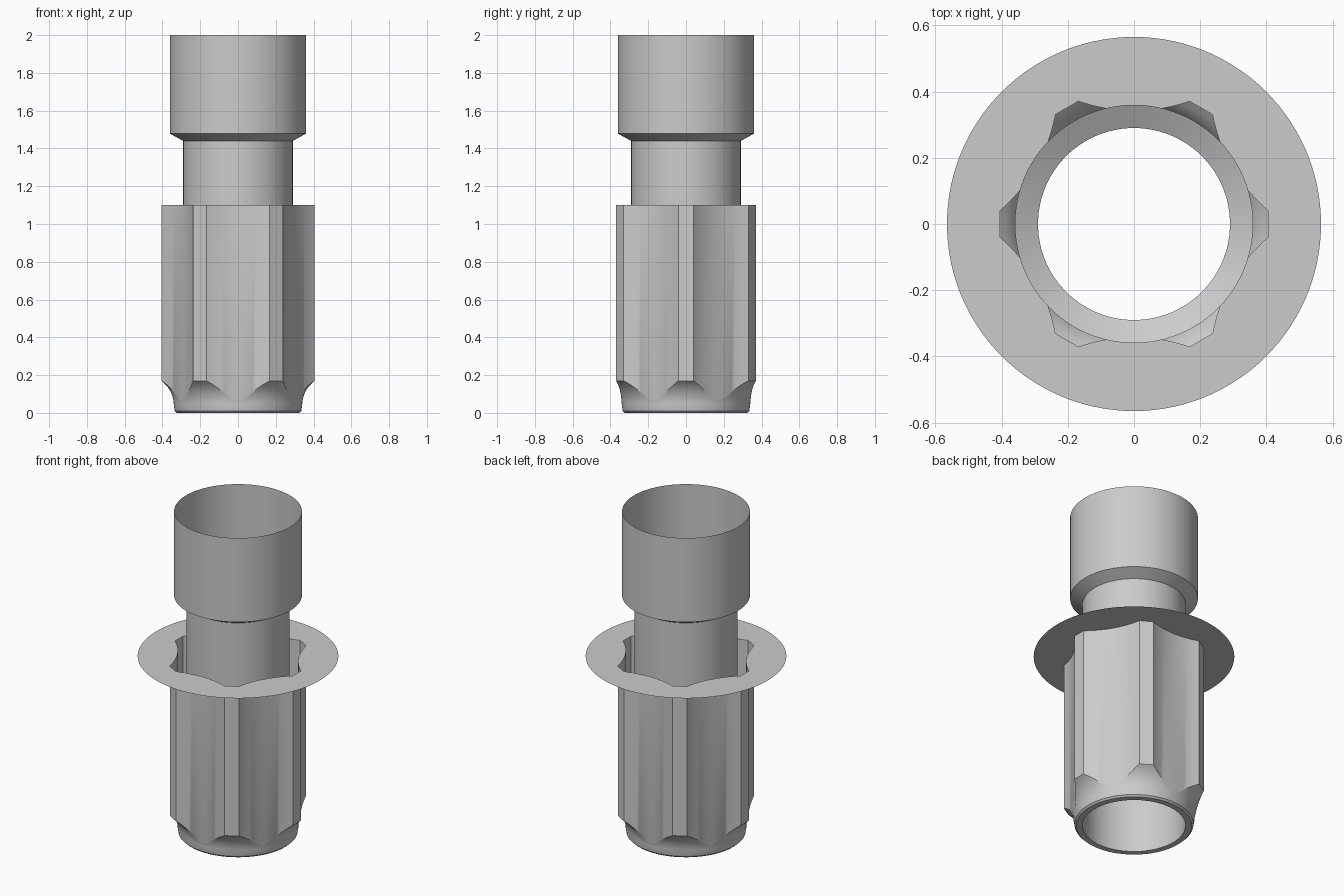
import bpy
import math
from mathutils import Vector, Matrix

cube = bpy.data.objects.get("Cube")
if cube:
    bpy.data.objects.remove(cube)

grey = bpy.data.materials.new("plain grey")
grey.use_nodes = True
grey.diffuse_color = (0.6, 0.6, 0.6, 1)
grey.node_tree.nodes["Principled BSDF"].inputs["Base Color"].default_value = (0.6, 0.6, 0.6, 1)


def skin(name, rows):
    """Join closed loops of points, bottom to top, into a thin shell."""
    n = len(rows[0])
    verts = [p for row in rows for p in row]
    faces = []
    for j in range(len(rows) - 1):
        for i in range(n):
            k = (i + 1) % n
            faces.append((j * n + i, j * n + k, (j + 1) * n + k, (j + 1) * n + i))
    mesh = bpy.data.meshes.new(name)
    mesh.from_pydata(verts, [], faces)
    mesh.materials.append(grey)
    obj = bpy.data.objects.new(name, mesh)
    bpy.context.collection.objects.link(obj)
    bpy.ops.object.select_all(action='DESELECT')
    obj.select_set(True)
    bpy.context.view_layer.objects.active = obj
    bpy.ops.object.shade_smooth_by_angle(angle=math.radians(30))
    return obj


def ring(directions, radius, z):
    return [(d.x * radius, d.y * radius, z) for d in directions]


# Fluted outline: six flat-tipped ribs with concave arcs between them
TIP, HALF_TIP, GROOVE = 0.405, 0.04, 0.342
TIP_STEPS, ARC_STEPS = 3, 18
corner = Matrix.Rotation(math.radians(-30), 2) @ Vector((TIP, HALF_TIP))
sag, half = corner.x - GROOVE, -corner.y
arc_radius = (half ** 2 + sag ** 2) / (2 * sag)
sweep = math.asin(half / arc_radius)

sector = [Vector((TIP, HALF_TIP * (2 * i / TIP_STEPS - 1))) for i in range(TIP_STEPS)]
for i in range(ARC_STEPS):
    a = sweep * (2 * i / ARC_STEPS - 1)
    p = Vector((GROOVE + arc_radius * (1 - math.cos(a)), arc_radius * math.sin(a)))
    sector.append(Matrix.Rotation(math.radians(30), 2) @ p)
outline = [Matrix.Rotation(math.radians(60 * k), 2) @ p for k in range(6) for p in sector]
around = [p.normalized() for p in outline]

# Fluted body: bottom rim, rounded neck cutting into the ribs, straight walls
NECK_R, NECK_Z, FILLET, FLANGE_Z = 0.34, 0.04, 0.16, 1.10


def fillet_height(r):
    return NECK_Z + math.sqrt(FILLET ** 2 - (FILLET - r + NECK_R) ** 2)


def fillet_radius(z):
    return NECK_R + FILLET - math.sqrt(FILLET ** 2 - (z - NECK_Z) ** 2)


rows = [ring(around, r, z) for r, z in
        ((0.29, 0), (0.325, 0), (0.335, 0.01), (NECK_R, NECK_Z))]
STEPS = 8
for s in range(1, STEPS + 1):
    row = []
    for p, d in zip(outline, around):
        z = NECK_Z + (fillet_height(p.length) - NECK_Z) * s / STEPS
        r = fillet_radius(z)
        row.append((d.x * r, d.y * r, z))
    rows.append(row)
top_edge = [(p.x, p.y, FLANGE_Z) for p in outline]
rows.append(top_edge)
skin("fluted_body", rows)

# Flange: thin flat disc around the fluted opening
skin("flange", [ring(around, 0.565, FLANGE_Z), top_edge])

# Inner tube widening through a short cone into the upper collar
circle = [Vector((math.cos(a), math.sin(a)))
          for a in (math.tau * i / 96 for i in range(96))]
skin("inner_tube", [ring(circle, 0.29, z) for z in (0, 1.44)])
skin("upper_collar", [ring(circle, r, z) for r, z in
                      ((0.29, 1.44), (0.36, 1.478), (0.36, 2.0))])
